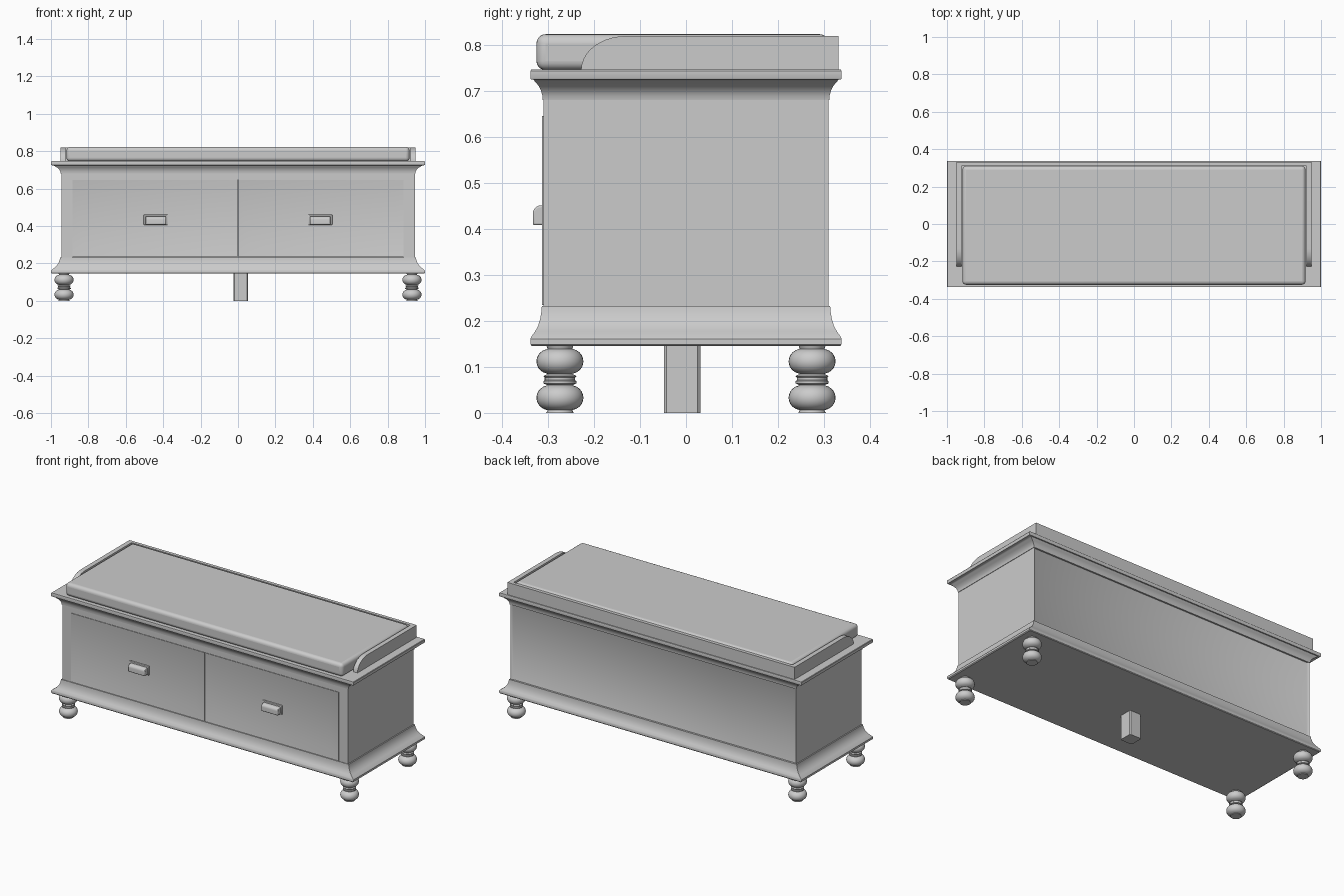
import bpy
import bmesh
from math import radians, sin, cos, pi

cube = bpy.data.objects.get("Cube")
if cube:
    bpy.data.objects.remove(cube, do_unlink=True)

grey = bpy.data.materials.new("plain grey")
grey.use_nodes = True
colour = (0.6, 0.6, 0.6, 1)
grey.diffuse_color = colour
grey.node_tree.nodes["Principled BSDF"].inputs["Base Color"].default_value = colour


def finish(name, bm):
    """Turn a bmesh into a shaded object."""
    bmesh.ops.recalc_face_normals(bm, faces=bm.faces)
    mesh = bpy.data.meshes.new(name)
    bm.to_mesh(mesh)
    bm.free()
    mesh.materials.append(grey)
    mesh.shade_smooth()
    mesh.set_sharp_from_angle(angle=radians(32))
    obj = bpy.data.objects.new(name, mesh)
    bpy.context.collection.objects.link(obj)
    return obj


def box_bm(x, y, z):
    """Box from (min, max) ranges."""
    bm = bmesh.new()
    bmesh.ops.create_cube(bm, size=1)
    for v in bm.verts:
        v.co = [r[0] if c < 0 else r[1] for c, r in zip(v.co, (x, y, z))]
    return bm


def box(name, x, y, z):
    return finish(name, box_bm(x, y, z))


def inset_face(bm, direction, thickness, depth):
    """Inset the face that looks along +y or -y."""
    bm.normal_update()
    faces = [f for f in bm.faces if f.normal.y * direction > 0.9]
    bmesh.ops.inset_region(bm, faces=faces, thickness=thickness, depth=depth)


def moulding(name, profile):
    """Rectangular moulding; profile holds (overhang share, height)."""
    bm = bmesh.new()
    rings = []
    for t, z in profile:
        hx, hy = 0.945 + 0.055 * t, 0.31 + 0.028 * t
        rings.append([bm.verts.new((sx * hx, sy * hy, z))
                      for sx, sy in ((-1, -1), (1, -1), (1, 1), (-1, 1))])
    for a, b in zip(rings, rings[1:]):
        for i in range(4):
            j = (i + 1) % 4
            bm.faces.new((a[i], a[j], b[j], b[i]))
    bm.faces.new(rings[0])
    bm.faces.new(rings[-1])
    return finish(name, bm)


def extrude_x(name, outline, x0, x1):
    """Solid from a (y, z) outline pulled along x."""
    bm = bmesh.new()
    a = [bm.verts.new((x0, y, z)) for y, z in outline]
    face = bm.faces.new(a)
    out = bmesh.ops.extrude_face_region(bm, geom=[face])
    for v in out["geom"]:
        if isinstance(v, bmesh.types.BMVert):
            v.co.x = x1
    return finish(name, bm)


def bevel(obj, width, segments):
    mod = obj.modifiers.new("rounded edges", "BEVEL")
    mod.width = width
    mod.segments = segments
    mod.limit_method = "ANGLE"


# Carcass with a shallow recessed back
bm = box_bm((-0.945, 0.945), (-0.295, 0.31), (0.2, 0.7))
inset_face(bm, 1, 0.02, -0.008)
finish("carcass", bm)
box("front_top_rail", (-0.885, 0.885), (-0.31, -0.29), (0.645, 0.7))

# Base and top mouldings
moulding("base_moulding", [(0.9, 0.145), (1, 0.149), (1, 0.161), (0.92, 0.166),
                           (0.62, 0.178), (0.4, 0.19), (0.24, 0.205),
                           (0.15, 0.22), (0.12, 0.232)])
moulding("top_moulding", [(0.05, 0.68), (0.08, 0.69), (0.2, 0.702), (0.4, 0.712),
                          (0.65, 0.72), (0.75, 0.724), (0.97, 0.725),
                          (1, 0.728), (1, 0.743), (0.96, 0.746)])

for side, label in ((-1, "right"), (1, "left")):
    # Front corner posts
    box(label + "_front_post", sorted((side * 0.885, side * 0.945)),
        (-0.31, -0.29), (0.2, 0.7))

    # Drawer front with a mitred sloping border
    bm = box_bm(sorted((side * 0.002, side * 0.885)), (-0.313, -0.285), (0.235, 0.645))
    inset_face(bm, -1, 0.085, -0.013)
    finish(label + "_drawer_front", bm)

    # Cup handle on a backing plate
    cx = side * 0.44
    arc = [(-0.315 - 0.018 * cos(a), 0.433 + 0.018 * sin(a))
           for a in [i * pi / 12 for i in range(7)]]
    cup = extrude_x(label + "_handle_cup", [(-0.298, 0.408), (-0.333, 0.408)] + arc
                    + [(-0.298, 0.451)], cx - 0.055, cx + 0.055)
    bevel(cup, 0.004, 2)
    plate = box(label + "_handle_plate", (cx - 0.064, cx + 0.064),
                (-0.307, -0.298), (0.405, 0.461))
    bevel(plate, 0.003, 2)

    # Side rail with a curved front end
    curve = [(-0.13 - 0.098 * cos(a), 0.745 + 0.074 * sin(a))
             for a in [i * pi / 20 for i in range(11)]]
    extrude_x(label + "_side_rail", curve + [(0.331, 0.819), (0.331, 0.745)],
              side * 0.922, side * 0.95)

box("back_rail", (-0.922, 0.922), (0.311, 0.331), (0.745, 0.819))

# Seat cushion
cushion = box("cushion", (-0.917, 0.917), (-0.325, 0.31), (0.745, 0.823))
bevel(cushion, 0.02, 5)

# Turned bun feet
lower = [(0.051 * cos(a) ** 0.6, 0.033 + 0.029 * sin(a))
         for a in [radians(d) for d in range(-70, 71, 14)]]
upper = [(r, z + 0.079) for r, z in lower]
outline = ([(0, 0), (0.03, 0)] + lower
           + [(0.036, 0.064), (0.036, 0.069), (0.033, 0.071), (0.033, 0.077),
              (0.036, 0.08)] + upper + [(0.03, 0.148), (0, 0.148)])
for sx, lx in ((-1, "right"), (1, "left")):
    for sy, ly in ((-1, "front"), (1, "back")):
        bm = bmesh.new()
        verts = [bm.verts.new((r, 0, z)) for r, z in outline]
        edges = [bm.edges.new(p) for p in zip(verts, verts[1:])]
        bmesh.ops.spin(bm, geom=verts + edges, cent=(0, 0, 0), axis=(0, 0, 1),
                       angle=2 * pi, steps=28)
        bmesh.ops.remove_doubles(bm, verts=bm.verts, dist=0.0002)
        foot = finish(ly + "_" + lx + "_foot", bm)
        foot.location = (sx * 0.93, sy * 0.274, 0)

# Centre support leg with chamfered uprights
bm = box_bm((-0.024, 0.053), (-0.048, 0.031), (0, 0.15))
uprights = [e for e in bm.edges if abs(e.verts[0].co.z - e.verts[1].co.z) > 0.1]
bmesh.ops.bevel(bm, geom=uprights, offset=0.006, segments=1, affect="EDGES")
finish("centre_leg", bm)
